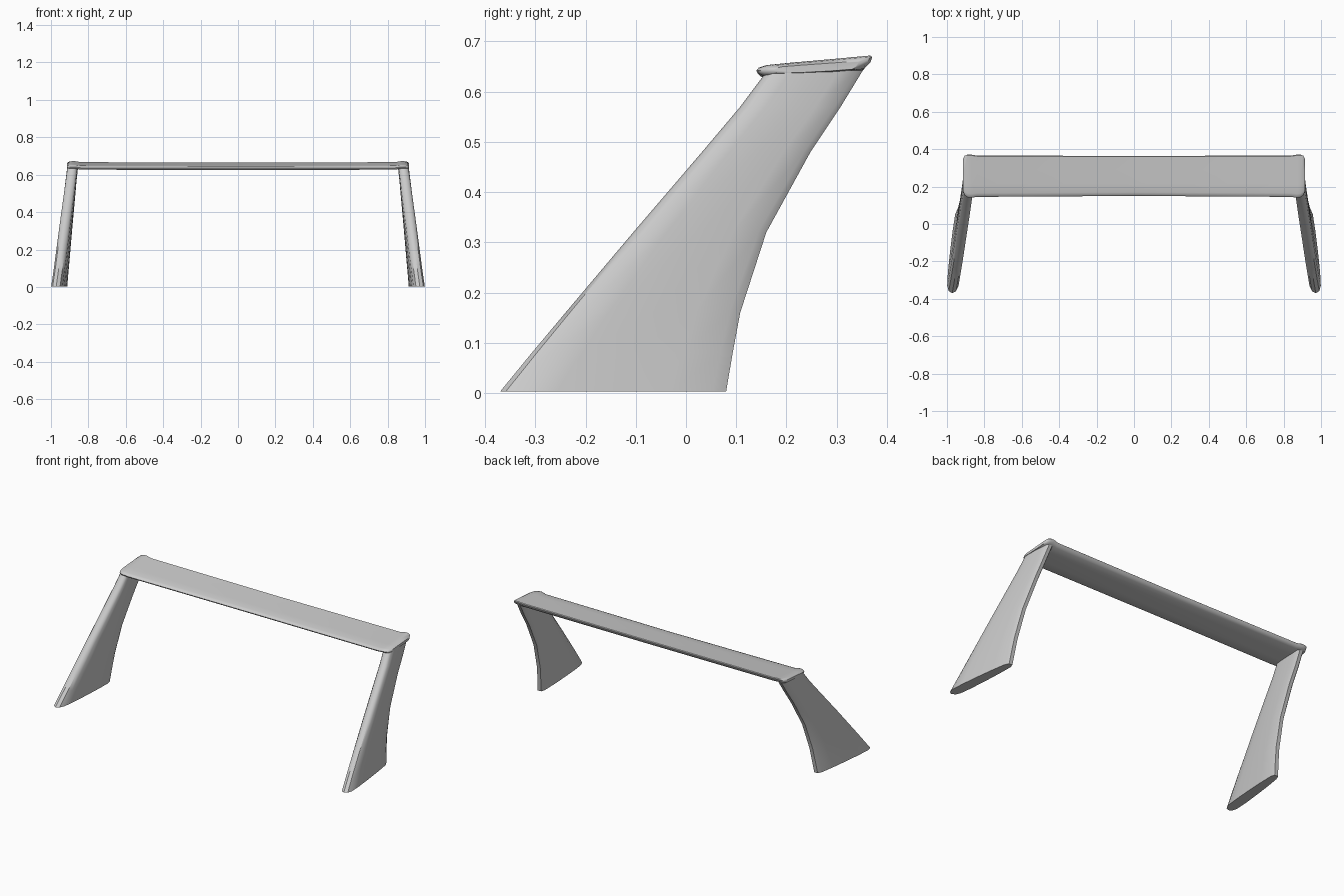
import bpy, bmesh, math

if "Cube" in bpy.data.objects:
    bpy.data.objects.remove(bpy.data.objects["Cube"])


def loft(name, rings):
    """Skin a list of equal-length point rings and cap both ends."""
    bm = bmesh.new()
    loops = [[bm.verts.new(p) for p in ring] for ring in rings]
    n = len(loops[0])
    for a, b in zip(loops, loops[1:]):
        for i in range(n):
            j = (i + 1) % n
            bm.faces.new((a[i], a[j], b[j], b[i]))
    bm.faces.new(loops[0][::-1])
    bm.faces.new(loops[-1])
    bmesh.ops.recalc_face_normals(bm, faces=bm.faces[:])
    mesh = bpy.data.meshes.new(name)
    bm.to_mesh(mesh)
    bm.free()
    obj = bpy.data.objects.new(name, mesh)
    bpy.context.collection.objects.link(obj)
    bpy.ops.object.select_all(action='DESELECT')
    bpy.context.view_layer.objects.active = obj
    obj.select_set(True)
    bpy.ops.object.shade_smooth_by_angle(angle=math.radians(40))
    return obj


# Leg section outline: (fraction from front to rear, side offset in half widths)
half = [(0.025, 0.6), (0.09, 0.92), (0.25, 1.0), (0.5, 0.95), (0.75, 0.82), (0.94, 0.65)]
section = ([(0, 0)] + half + [(1, 0.35), (1, -0.35)]
           + [(t, -w) for t, w in reversed(half)])

# Leg stations: z, front y, rear y, front x, rear x, half width
stations = [
    (0.003, -0.37, 0.08, 0.972, 0.932, 0.033),
    (0.08, -0.307, 0.093, 0.961, 0.925, 0.032),
    (0.16, -0.24, 0.108, 0.95, 0.918, 0.032),
    (0.32, -0.105, 0.16, 0.929, 0.905, 0.031),
    (0.48, 0.032, 0.248, 0.907, 0.892, 0.030),
    (0.57, 0.108, 0.308, 0.895, 0.886, 0.029),
    (0.642, 0.162, 0.352, 0.885, 0.88, 0.029),
]


def leg_ring(side, z, yf, yr, xf, xr, w):
    return [(side * (xf + (xr - xf) * t + w * s), yf + (yr - yf) * t, z)
            for t, s in section]


# Two swept, toed-in legs
for label, side in (("left", -1), ("right", 1)):
    loft(label + "_leg", [leg_ring(side, *s) for s in stations])

# Blade profile (y, z): rounded nose, nearly flat top, thin rear lip
profile = [(0.15, 0.630), (0.142, 0.634), (0.139, 0.640), (0.144, 0.646),
           (0.16, 0.651), (0.21, 0.656), (0.29, 0.663), (0.366, 0.670),
           (0.37, 0.667), (0.366, 0.656), (0.352, 0.643), (0.29, 0.637),
           (0.21, 0.632)]


def blade_ring(x, front, rear, thick, lift):
    return [(x, front + (y - 0.139) / 0.231 * (rear - front),
             0.65 + (z - 0.65) * thick + lift) for y, z in profile]


# Blade spans the legs, with rounded ends turning down into them
ends = [(0.0, 0.15, 0.364, 1.0, -0.005), (0.84, 0.145, 0.366, 1.0, -0.003),
        (0.87, 0.14, 0.371, 1.0, 0.002), (0.89, 0.143, 0.371, 1.0, 0.002),
        (0.905, 0.153, 0.365, 0.9, 0.001), (0.915, 0.175, 0.345, 0.6, -0.001)]
spans = [(-e[0],) + e[1:] for e in reversed(ends[1:])] + ends
loft("wing_blade", [blade_ring(*s) for s in spans])
